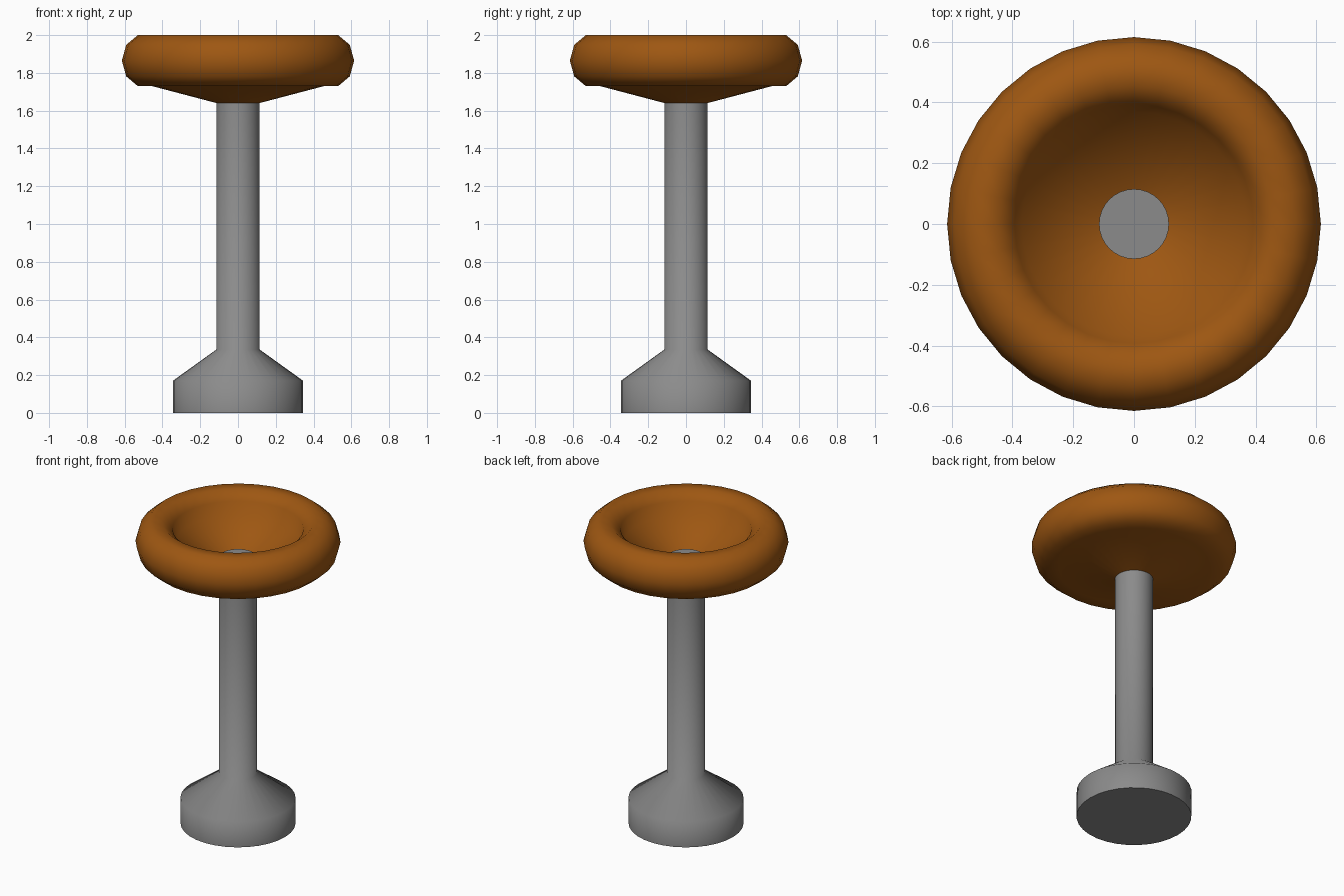
import bpy, bmesh, math

SEGMENTS = 32

cube = bpy.data.objects.get("Cube")
if cube:
    bpy.data.objects.remove(cube, do_unlink=True)


def make_material(name, rgb):
    mat = bpy.data.materials.new(name)
    mat.use_nodes = True
    mat.diffuse_color = (*rgb, 1)
    bsdf = mat.node_tree.nodes["Principled BSDF"]
    bsdf.inputs["Base Color"].default_value = (*rgb, 1)
    bsdf.inputs["Roughness"].default_value = 0.7
    return mat


def lathe(name, profile, mat, closed, angle):
    """Revolve an (r, z) profile about z; open profiles get end caps."""
    bm = bmesh.new()
    rings = []
    for r, z in profile:
        ring = []
        for i in range(SEGMENTS):
            a = 2 * math.pi * i / SEGMENTS
            ring.append(bm.verts.new((r * math.cos(a), r * math.sin(a), z)))
        rings.append(ring)
    pairs = list(zip(rings, rings[1:]))
    if closed:
        pairs.append((rings[-1], rings[0]))
    else:
        bm.faces.new(rings[0][::-1])
        bm.faces.new(rings[-1])
    for low, high in pairs:
        for i in range(SEGMENTS):
            j = (i + 1) % SEGMENTS
            bm.faces.new((low[i], low[j], high[j], high[i]))
    bmesh.ops.recalc_face_normals(bm, faces=bm.faces)
    mesh = bpy.data.meshes.new(name)
    bm.to_mesh(mesh)
    bm.free()
    mesh.materials.append(mat)
    obj = bpy.data.objects.new(name, mesh)
    bpy.context.collection.objects.link(obj)
    bpy.ops.object.select_all(action='DESELECT')
    obj.select_set(True)
    bpy.context.view_layer.objects.active = obj
    bpy.ops.object.shade_smooth_by_angle(angle=math.radians(angle))
    return obj


grey = make_material("grey metal", (0.26, 0.26, 0.26))
brown = make_material("brown leather", (0.34, 0.095, 0.006))

# Flared foot and column in one turned piece
lathe("pedestal",
      [(0.345, 0), (0.345, 0.17), (0.115, 0.335), (0.115, 1.76)],
      grey, False, 62)

# Seat: ten-sided padded rim, dished top and shallow conical underside
rim = []
for k in range(-3, 6):
    a = math.radians(36 * k)
    rim.append((0.4925 + 0.1225 * math.cos(a), 1.865 + 0.142 * math.sin(a)))
seat_profile = [(0.113, 1.64)] + rim + [(0.113, 1.745)]
lathe("seat", seat_profile, brown, True, 62)
